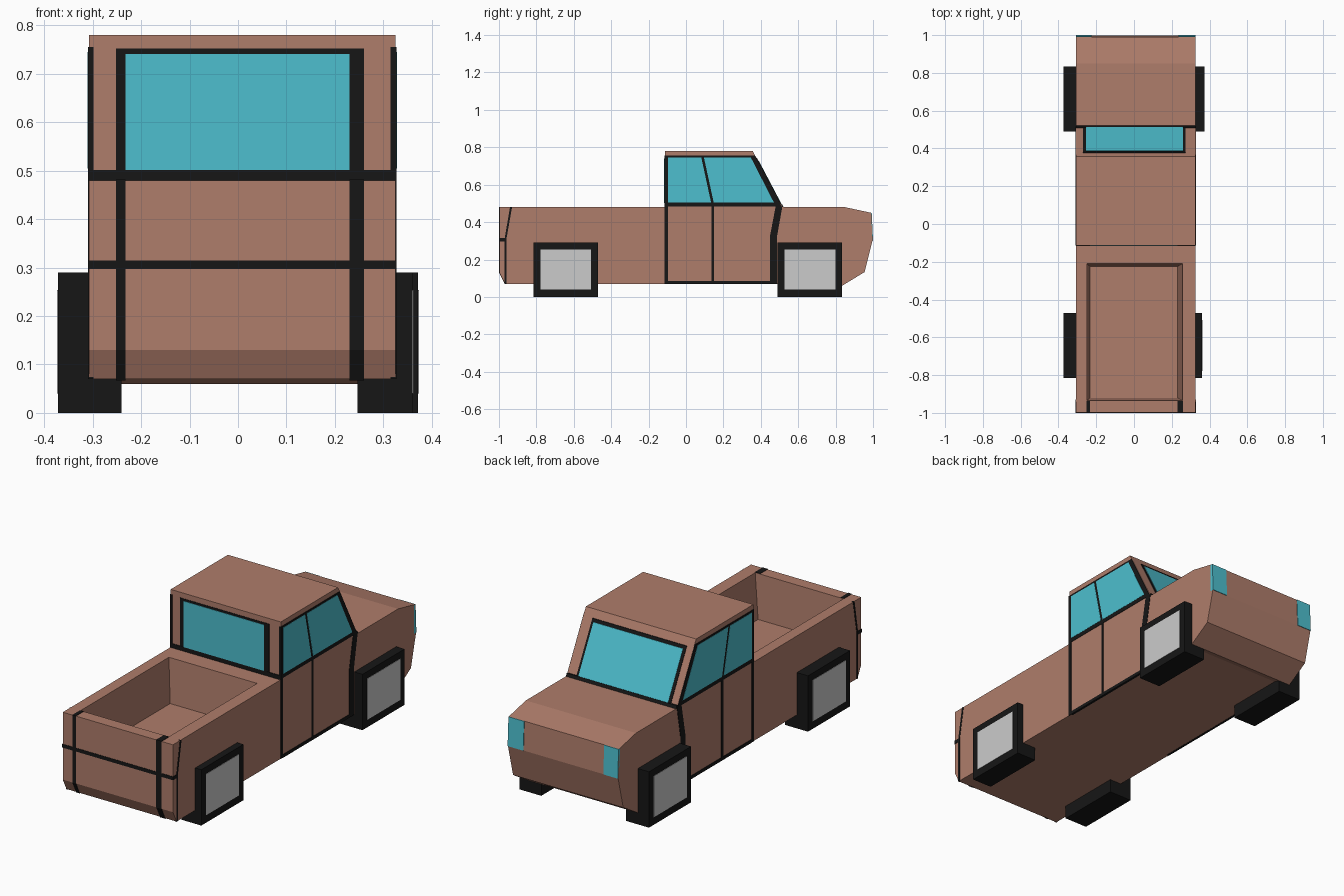
import bpy, bmesh

if "Cube" in bpy.data.objects:
    bpy.data.objects.remove(bpy.data.objects["Cube"])


def material(name, rgb):
    m = bpy.data.materials.new(name)
    m.diffuse_color = (*rgb, 1)
    m.use_nodes = True
    m.node_tree.nodes["Principled BSDF"].inputs["Base Color"].default_value = m.diffuse_color
    return m


PAINT = material("brown_paint", (0.43, 0.205, 0.147))
BLACK = material("black_trim", (0.008, 0.008, 0.008))
GLASS = material("teal_glass", (0.075, 0.52, 0.62))
LEFT, RIGHT = -0.308, 0.325      # body sides


def finish(bm, name, mat):
    bmesh.ops.recalc_face_normals(bm, faces=bm.faces)
    me = bpy.data.meshes.new(name)
    bm.to_mesh(me)
    bm.free()
    if mat:
        me.materials.append(mat)
    ob = bpy.data.objects.new(name, me)
    bpy.context.collection.objects.link(ob)
    return ob


def prism_mesh(profile, x0, x1):
    """Closed (y, z) profile extruded from x0 to x1."""
    bm = bmesh.new()
    a = [bm.verts.new((x0, y, z)) for y, z in profile]
    b = [bm.verts.new((x1, y, z)) for y, z in profile]
    n = len(profile)
    bm.faces.new(a)
    bm.faces.new(b[::-1])
    for i in range(n):
        j = (i + 1) % n
        bm.faces.new((a[i], b[i], b[j], a[j]))
    return bm


def prism(name, profile, x0, x1, mat):
    return finish(prism_mesh(profile, x0, x1), name, mat)


def box(name, x, y, z, mat):
    prof = [(y[0], z[0]), (y[1], z[0]), (y[1], z[1]), (y[0], z[1])]
    return prism(name, prof, x[0], x[1], mat)


def both_sides(name, profile, mat, lift=0.002):
    """Thin panel laid on the left and right body sides."""
    prism("left_" + name, profile, LEFT - lift, LEFT + 0.01, mat)
    prism("right_" + name, profile, RIGHT - 0.01, RIGHT + lift, mat)


# Body and cab in one side profile
body = prism_mesh([(-0.998, 0.48), (-0.998, 0.13), (-0.968, 0.07), (0.80, 0.07),
                   (0.835, 0.06), (0.955, 0.133), (0.997, 0.30), (0.99, 0.45),
                   (0.85, 0.48), (0.515, 0.48), (0.357, 0.78),
                   (-0.113, 0.78), (-0.113, 0.48)], LEFT, RIGHT)

# Cargo bed: inset the rear deck twice to get the rim and the lower floor
body.normal_update()
deck = next(f for f in body.faces if len(f.verts) == 4
            and all(abs(v.co.z - 0.48) < 1e-4 and v.co.y < 0 for v in f.verts))
for x0, x1, y0, y1, z in ((-0.25, 0.257, -0.935, -0.21, 0.48),
                          (-0.232, 0.23, -0.92, -0.225, 0.25)):
    bmesh.ops.inset_individual(body, faces=[deck], thickness=0.01)
    for v in deck.verts:
        v.co = (x0 if v.co.x < 0 else x1, y0 if v.co.y < -0.55 else y1, z)
finish(body, "truck_body", PAINT)

# Side windows: black surround with two panes on top
both_sides("window_frame", [(-0.115, 0.484), (0.511, 0.484), (0.369, 0.755), (-0.115, 0.755)], BLACK)
both_sides("rear_pane", [(-0.097, 0.505), (0.134, 0.505), (0.082, 0.745), (-0.097, 0.745)], GLASS, 0.003)
both_sides("front_pane", [(0.148, 0.505), (0.47, 0.505), (0.347, 0.745), (0.096, 0.745)], GLASS, 0.003)

# Door seams
both_sides("cab_rear_seam", [(-0.115, 0.07), (-0.097, 0.07), (-0.097, 0.49), (-0.115, 0.49)], BLACK)
both_sides("door_seam", [(0.137, 0.07), (0.151, 0.07), (0.151, 0.49), (0.137, 0.49)], BLACK)
both_sides("door_sill", [(-0.1, 0.069), (0.47, 0.069), (0.47, 0.086), (-0.1, 0.086)], BLACK)
both_sides("door_front_seam", [(0.448, 0.07), (0.486, 0.07), (0.486, 0.32), (0.515, 0.483),
                               (0.48, 0.488), (0.448, 0.32)], BLACK)


# Windshield on the sloping cab front
def on_slope(z0, z1, lift):
    y = lambda z: 0.515 - (z - 0.48) * 0.158 / 0.30
    return [(y(z0) - 0.01, z0), (y(z0) + lift, z0), (y(z1) + lift, z1), (y(z1) - 0.01, z1)]


prism("windshield_frame", on_slope(0.482, 0.742, 0.003), -0.27, 0.272, BLACK)
prism("windshield_glass", on_slope(0.494, 0.728, 0.005), -0.255, 0.26, GLASS)
prism("windshield_base", on_slope(0.479, 0.494, 0.007), LEFT, RIGHT, BLACK)

# Rear cab window
box("rear_window_frame", (-0.252, 0.26), (-0.115, -0.105), (0.481, 0.752), BLACK)
box("rear_window_glass", (-0.232, 0.23), (-0.117, -0.105), (0.502, 0.741), GLASS)
box("rear_window_base", (LEFT, RIGHT), (-0.116, -0.105), (0.479, 0.502), BLACK)

# Tailgate trim: two straps wrapping the gate, a cross strip and side seams
strap = [(-1.0, 0.482), (-0.937, 0.482), (-0.937, 0.475), (-0.99, 0.47),
         (-0.99, 0.13), (-0.96, 0.075), (-0.968, 0.067), (-1.0, 0.13)]
prism("left_tailgate_strap", strap, -0.252, -0.232, BLACK)
prism("right_tailgate_strap", strap, 0.23, 0.26, BLACK)
box("tailgate_cross_strip", (LEFT - 0.002, RIGHT + 0.002), (-1.0, -0.965), (0.297, 0.315), BLACK)
both_sides("tailgate_seam", [(-0.97, 0.07), (-0.96, 0.07), (-0.96, 0.31), (-0.93, 0.48),
                             (-0.941, 0.48), (-0.97, 0.31)], BLACK)

# Headlights on the nose corners
lamp = [(0.98, 0.30), (1.0, 0.30), (0.993, 0.45), (0.98, 0.45)]
prism("left_headlight", lamp, LEFT, LEFT + 0.083, GLASS)
prism("right_headlight", lamp, RIGHT - 0.09, RIGHT, GLASS)

# Square wheels with grey hub plates
for axle, y0, y1, right_x in (("rear", -0.815, -0.47, 0.36), ("front", 0.49, 0.835, 0.372)):
    for side, inner, outer in (("left", -0.241, -0.372), ("right", 0.247, right_x)):
        s = 1 if outer > 0 else -1
        box(f"{axle}_{side}_wheel", sorted((inner, outer)), (y0, y1), (0, 0.29), BLACK)
        box(f"{axle}_{side}_hub", sorted((outer - s * 0.02, outer + s * 0.002)),
            (y0 + 0.037, y1 - 0.037), (0.04, 0.254), None)
